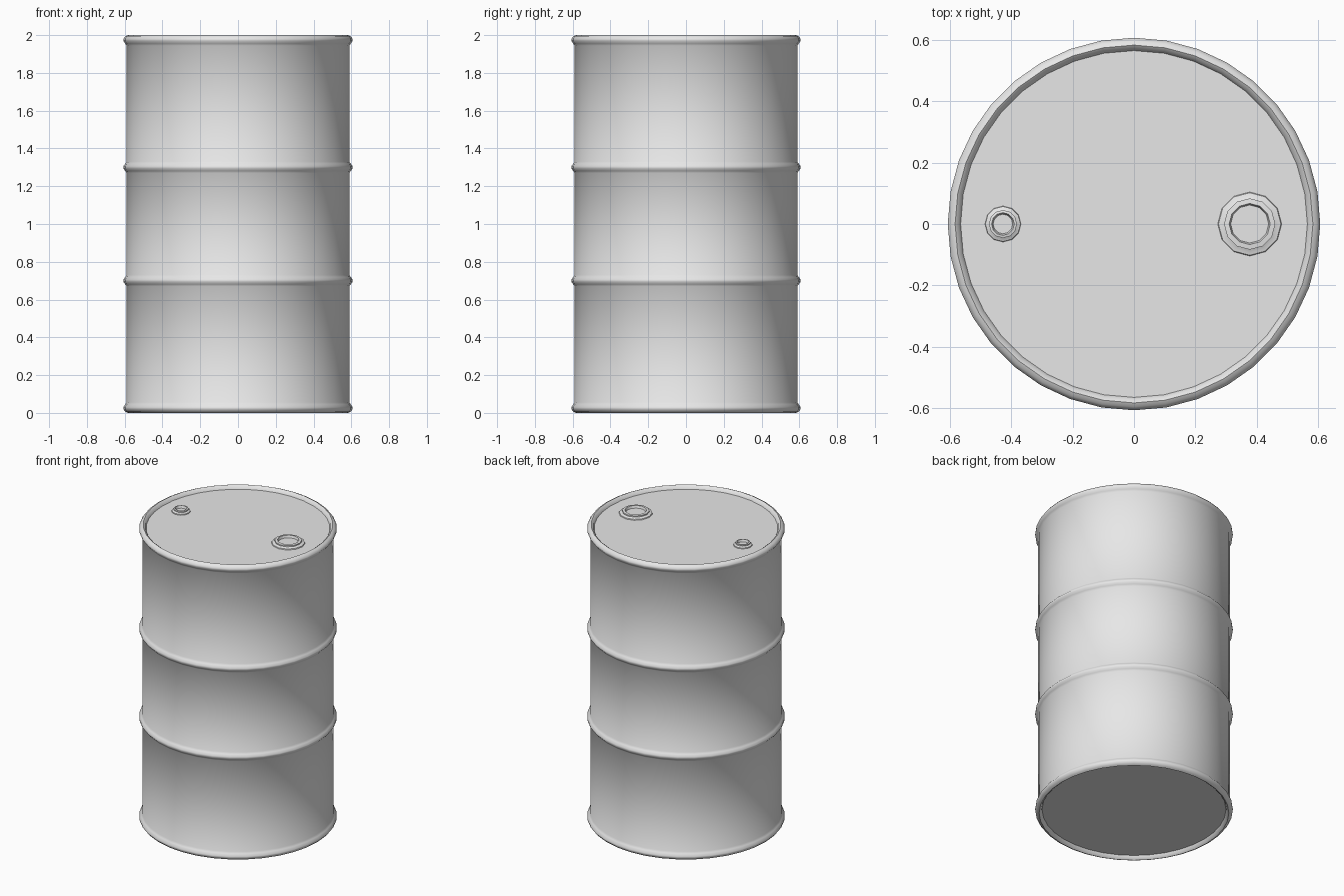
import bpy, math

cube = bpy.data.objects.get("Cube")
if cube:
    bpy.data.objects.remove(cube, do_unlink=True)

steel = bpy.data.materials.new("grey_steel")
steel.use_nodes = True
steel.diffuse_color = (0.8, 0.8, 0.8, 1)
steel.node_tree.nodes["Principled BSDF"].inputs["Base Color"].default_value = (0.8, 0.8, 0.8, 1)


def lathe(name, profile, segments, x=0.0, cap_start=False, smooth=50):
    """Revolve (radius, height) points round an upright axis at x and cap the end."""
    verts, faces = [], []
    for r, z in profile:
        for i in range(segments):
            a = math.tau * i / segments
            verts.append((x + r * math.cos(a), r * math.sin(a), z))
    for k in range(len(profile) - 1):
        for i in range(segments):
            j = (i + 1) % segments
            low, high = k * segments, (k + 1) * segments
            faces.append((low + i, low + j, high + j, high + i))
    last = (len(profile) - 1) * segments
    faces.append(tuple(range(last, last + segments)))
    if cap_start:
        faces.append(tuple(reversed(range(segments))))
    mesh = bpy.data.meshes.new(name)
    mesh.from_pydata(verts, [], faces)
    mesh.materials.append(steel)
    obj = bpy.data.objects.new(name, mesh)
    bpy.context.collection.objects.link(obj)
    bpy.ops.object.select_all(action="DESELECT")
    obj.select_set(True)
    bpy.context.view_layer.objects.active = obj
    bpy.ops.object.shade_smooth_by_angle(angle=math.radians(smooth))
    return obj


BODY, RIM, LID = 0.589, 0.607, 0.565


def rib(z):
    """Rounded rolling hoop pressed into the wall."""
    return [(BODY, z - 0.03), (0.597, z - 0.019), (RIM, z - 0.006),
            (RIM, z + 0.006), (0.597, z + 0.019), (BODY, z + 0.03)]


# Drum shell: recessed base, rolled rims, two hoops, recessed lid
base_rim = [(LID, 0.024), (0.572, 0.008), (0.583, 0.0), (0.596, 0.006),
            (RIM, 0.02), (RIM, 0.03), (0.597, 0.045), (BODY, 0.056)]
top_rim = [(r, 2 - z) for r, z in reversed(base_rim)]
lathe("drum", base_rim + rib(0.7) + rib(1.3) + top_rim, 36, cap_start=True)


def bung(name, x, r, hole):
    """Flanged filler neck with a sunken plug."""
    lip = hole + (r - hole) * 0.5
    lathe(name, [(r, 1.974), (r * 0.97, 1.982), (r * 0.88, 1.984), (lip, 1.988),
                 (lip, 1.996), (hole + 0.005, 1.998), (hole, 1.982)],
          12, x, smooth=35)


# Filler and vent bungs on the lid
bung("large_bung", 0.377, 0.105, 0.062)
bung("small_bung", -0.427, 0.059, 0.032)
